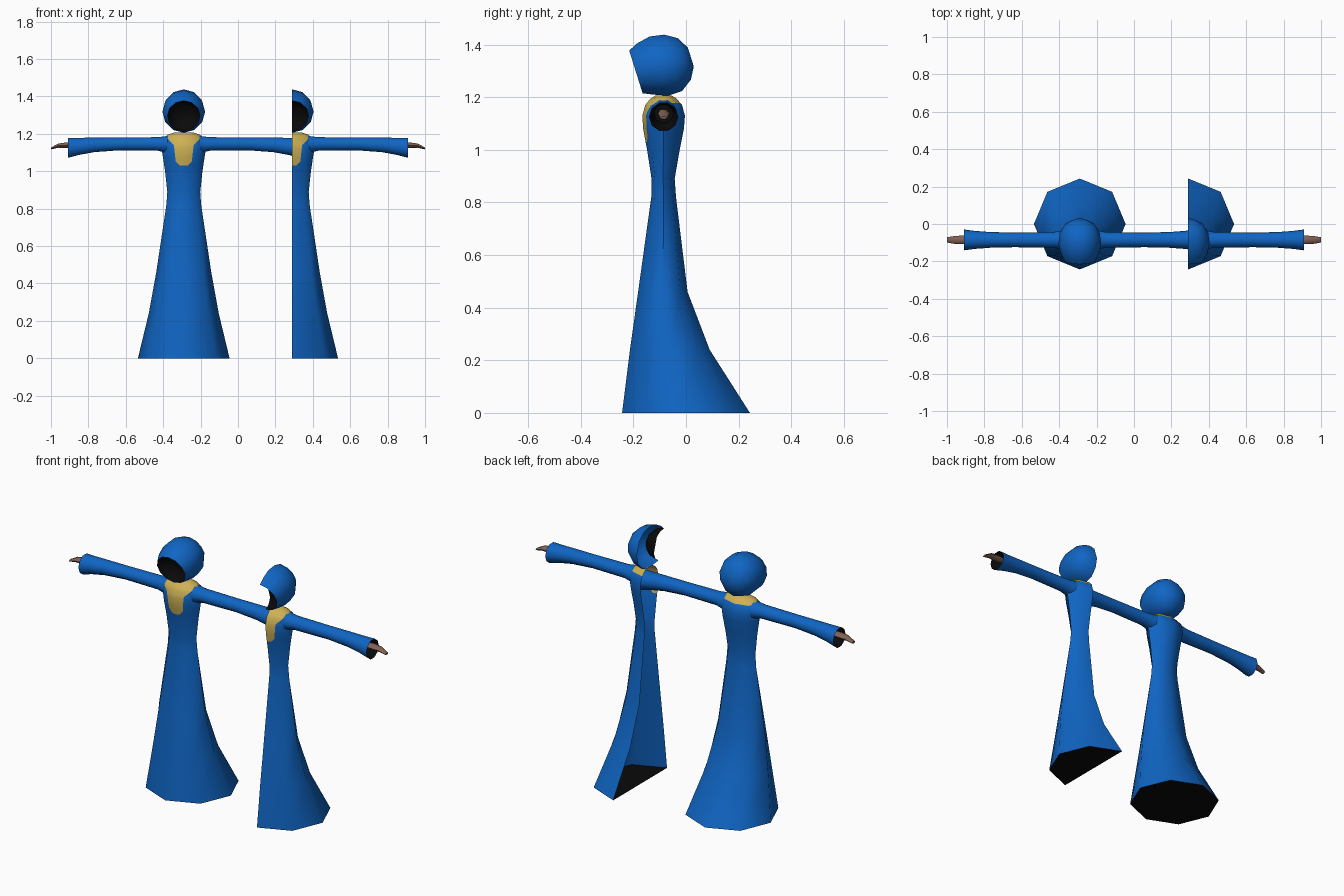
import bpy, bmesh, math
from mathutils import Vector

if "Cube" in bpy.data.objects:
    bpy.data.objects.remove(bpy.data.objects["Cube"])


def material(name, rgb):
    m = bpy.data.materials.new(name)
    m.diffuse_color = (*rgb, 1)
    m.use_nodes = True
    m.node_tree.nodes["Principled BSDF"].inputs["Base Color"].default_value = m.diffuse_color
    return m


BLUE = material("blue_cloth", (0.005, 0.13, 0.55))
GOLD = material("gold_trim", (0.62, 0.44, 0.09))
BLACK = material("black_shadow", (0.003, 0.003, 0.003))
SKIN = material("brown_skin", (0.22, 0.12, 0.09))
AXIS_Y = -0.085          # depth of the shoulders and arms


def loft(rings, cap_start=False, cap_end=False):
    """Skin a list of equally long point rings."""
    bm = bmesh.new()
    vs = [[bm.verts.new(p) for p in r] for r in rings]
    n = len(vs[0])
    for a, b in zip(vs, vs[1:]):
        for i in range(n):
            j = (i + 1) % n
            bm.faces.new((a[i], a[j], b[j], b[i]))
    if cap_start:
        bm.faces.new(vs[0])
    if cap_end:
        bm.faces.new(vs[-1])
    bmesh.ops.recalc_face_normals(bm, faces=bm.faces[:])
    return bm


def cut(bm, faces, co, no, **kw):
    geom = set(faces)
    for f in faces:
        geom.update(f.edges)
        geom.update(f.verts)
    bmesh.ops.bisect_plane(bm, geom=list(geom), plane_co=co, plane_no=no, dist=1e-5, **kw)


def finish(bm, name, mats, x, half=False):
    if half:
        cut(bm, bm.faces[:], (0, 0, 0), (1, 0, 0), clear_inner=True)
    me = bpy.data.meshes.new(name)
    bm.to_mesh(me)
    bm.free()
    for m in mats:
        me.materials.append(m)
    ob = bpy.data.objects.new(name, me)
    ob.location.x = x
    bpy.context.collection.objects.link(ob)


def circle(n):
    return [(math.cos(2 * math.pi * i / n), math.sin(2 * math.pi * i / n)) for i in range(n)]


# Robe: eight sides, flaring into a train; gold collar and bib; dark underside
ROBE = [  # height, half width, front y, back y
    (0, .245, -.243, .243), (.24, .187, -.213, .09), (.46, .147, -.182, .006),
    (.82, .093, -.132, -.038), (.89, .088, -.131, -.043), (1.0, .1, -.148, -.024),
    (1.08, .112, -.163, -.008), (1.13, .12, -.166, -.004), (1.17, .115, -.155, -.015),
    (1.195, .088, -.135, -.036), (1.207, .05, -.115, -.055)]
BIB = [(1.03, .022), (1.052, .043), (1.14, .053), (1.18, .095)]  # height, half width


def robe(x, half):
    bm = loft([[(w * c, (f + b) / 2 + (b - f) / 2 * s, z) for c, s in circle(8)]
               for z, w, f, b in ROBE], True, True)
    cut(bm, bm.faces[:], (0, 0, 1.178), (0, 0, 1))

    def front():
        return [f for f in bm.faces if f.normal.y < -.1 and 0.95 < f.calc_center_median().z < 1.178]
    cut(bm, front(), (0, 0, BIB[0][0]), (0, 0, 1))
    for (z0, w0), (z1, w1) in zip(BIB, BIB[1:]):
        cut(bm, front(), (0, 0, z1), (0, 0, 1))
        for s in (-1, 1):
            band = [f for f in front() if z0 < f.calc_center_median().z < z1]
            if band:
                cut(bm, band, (s * w0, 0, z0), (s * (z1 - z0), 0, w0 - w1))
    for f in bm.faces:
        c = f.calc_center_median()
        if c.z < .001:
            f.material_index = 2
        elif c.z > 1.178:
            f.material_index = 1
        elif f.normal.y < -.1:
            for (z0, w0), (z1, w1) in zip(BIB, BIB[1:]):
                if z0 < c.z < z1 and abs(c.x) < w0 + (w1 - w0) * (c.z - z0) / (z1 - z0):
                    f.material_index = 1
    finish(bm, "robe", (BLUE, GOLD, BLACK), x, half)


# Hood and face hollow: rings stacked along an axis leaning backwards
UP = Vector((0, -.30, .954))
BACK = Vector((0, .954, .30))
HOOD = [  # distance, low, high, half width
    (0, -.084, .086, .088), (.035, -.1, .103, .103), (.09, -.122, .114, .114),
    (.145, -.121, .104, .107), (.19, -.09, .076, .082), (.216, -.045, .03, .037)]
HOLLOW = [(0, -.084, .086, .088), (.03, -.074, .074, .076), (.055, -.045, .045, .045)]


def head_rings(table, n=12):
    return [[Vector((w * c, -.19, 1.295)) + BACK * t + UP * ((lo + hi) / 2 + (hi - lo) / 2 * s)
             for c, s in circle(n)] for t, lo, hi, w in table]


def head(x, half):
    finish(loft(head_rings(HOOD), False, True), "hood", (BLUE,), x, half)
    bm = loft(head_rings(HOLLOW), False, True)
    bmesh.ops.reverse_faces(bm, faces=bm.faces[:])
    finish(bm, "face_hollow", (BLACK,), x, half)


# Arms: sleeve, dark cuff lining and hand, as rings along x
SLEEVE = [  # x, centre height, half depth, half height
    (.085, 1.143, .052, .048), (.14, 1.146, .042, .038), (.35, 1.146, .039, .036),
    (.48, 1.141, .042, .041), (.56, 1.133, .048, .048), (.62, 1.125, .056, .056)]
LINING = [(.62, 1.125, .055, .055), (.54, 1.137, .036, .036)]
HAND = [(.54, 1.14, .022, .015), (.63, 1.139, .023, .017),
        (.67, 1.137, .021, .013), (.71, 1.122, .014, .006)]


def arm(x, side):
    for name, table, mat, n, cap in (("sleeve", SLEEVE, BLUE, 10, False),
                                     ("cuff_lining", LINING, BLACK, 10, True),
                                     ("hand", HAND, SKIN, 6, True)):
        bm = loft([[(side * px, AXIS_Y + ry * c, z + rz * s) for c, s in circle(n)]
                   for px, z, ry, rz in table], name == "hand", cap)
        if name == "cuff_lining":
            bmesh.ops.reverse_faces(bm, faces=bm.faces[:])
        finish(bm, name, (mat,), x)


# One whole figure and one half figure, sliced open on its centre plane
for x, half in ((-.29, False), (.29, True)):
    robe(x, half)
    head(x, half)
    for side in ((1,) if half else (-1, 1)):
        arm(x, side)

for ob in bpy.context.scene.objects:
    ob.select_set(True)
    bpy.context.view_layer.objects.active = ob
bpy.ops.object.shade_smooth_by_angle(angle=math.radians(60))
